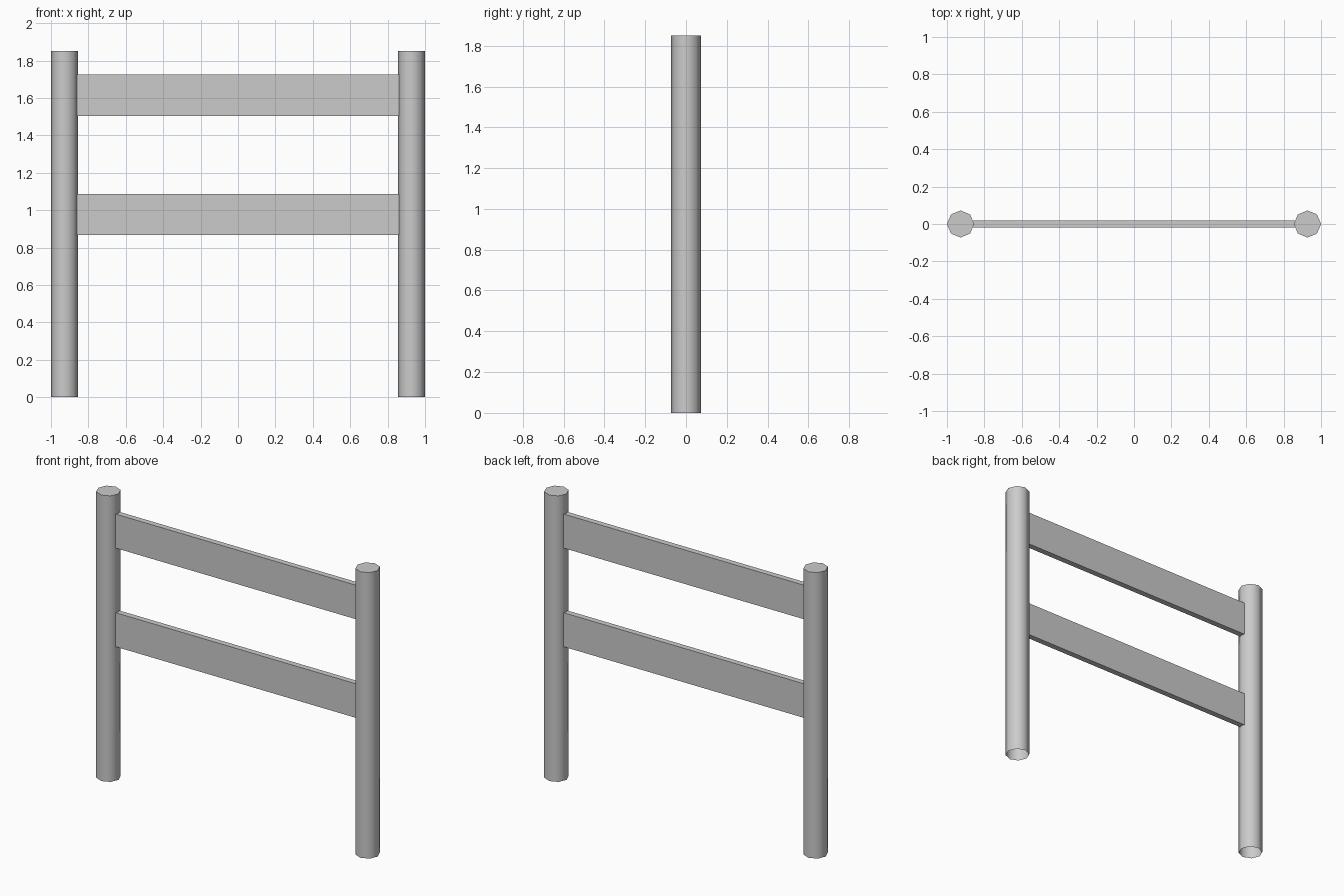
import bpy, bmesh, math

if "Cube" in bpy.data.objects:
    bpy.data.objects.remove(bpy.data.objects["Cube"])

POST_R, POST_H, POST_X = 0.0725, 1.85, 0.9275
RAIL_HALF, RAIL_T, RAIL_H = 0.862, 0.038, 0.22


def add_object(name, bm):
    mesh = bpy.data.meshes.new(name)
    bm.to_mesh(mesh)
    bm.free()
    obj = bpy.data.objects.new(name, mesh)
    bpy.context.collection.objects.link(obj)
    return obj


def post(name, x):
    # Eight-sided post, capped on top and open underneath
    bm = bmesh.new()
    bmesh.ops.create_cone(bm, cap_ends=True, segments=8,
                          radius1=POST_R, radius2=POST_R, depth=POST_H)
    bm.normal_update()
    bottom = [f for f in bm.faces if f.normal.z < -0.9]
    bmesh.ops.delete(bm, geom=bottom, context='FACES_ONLY')
    bmesh.ops.translate(bm, verts=bm.verts, vec=(x, 0, POST_H / 2))
    obj = add_object(name, bm)
    # Smooth sides, sharp rim
    bpy.ops.object.select_all(action='DESELECT')
    obj.select_set(True)
    bpy.context.view_layer.objects.active = obj
    bpy.ops.object.shade_smooth_by_angle(angle=math.radians(50))


def rail(name, z):
    # Flat board between the posts
    bm = bmesh.new()
    bmesh.ops.create_cube(bm, size=1)
    bmesh.ops.scale(bm, verts=bm.verts, vec=(2 * RAIL_HALF, RAIL_T, RAIL_H))
    bmesh.ops.translate(bm, verts=bm.verts, vec=(0, 0, z))
    add_object(name, bm)


for side, sign in (("left", -1), ("right", 1)):
    post(f"{side}_post", sign * POST_X)

for level, z in (("lower", 0.976), ("upper", 1.614)):
    rail(f"{level}_rail", z)
